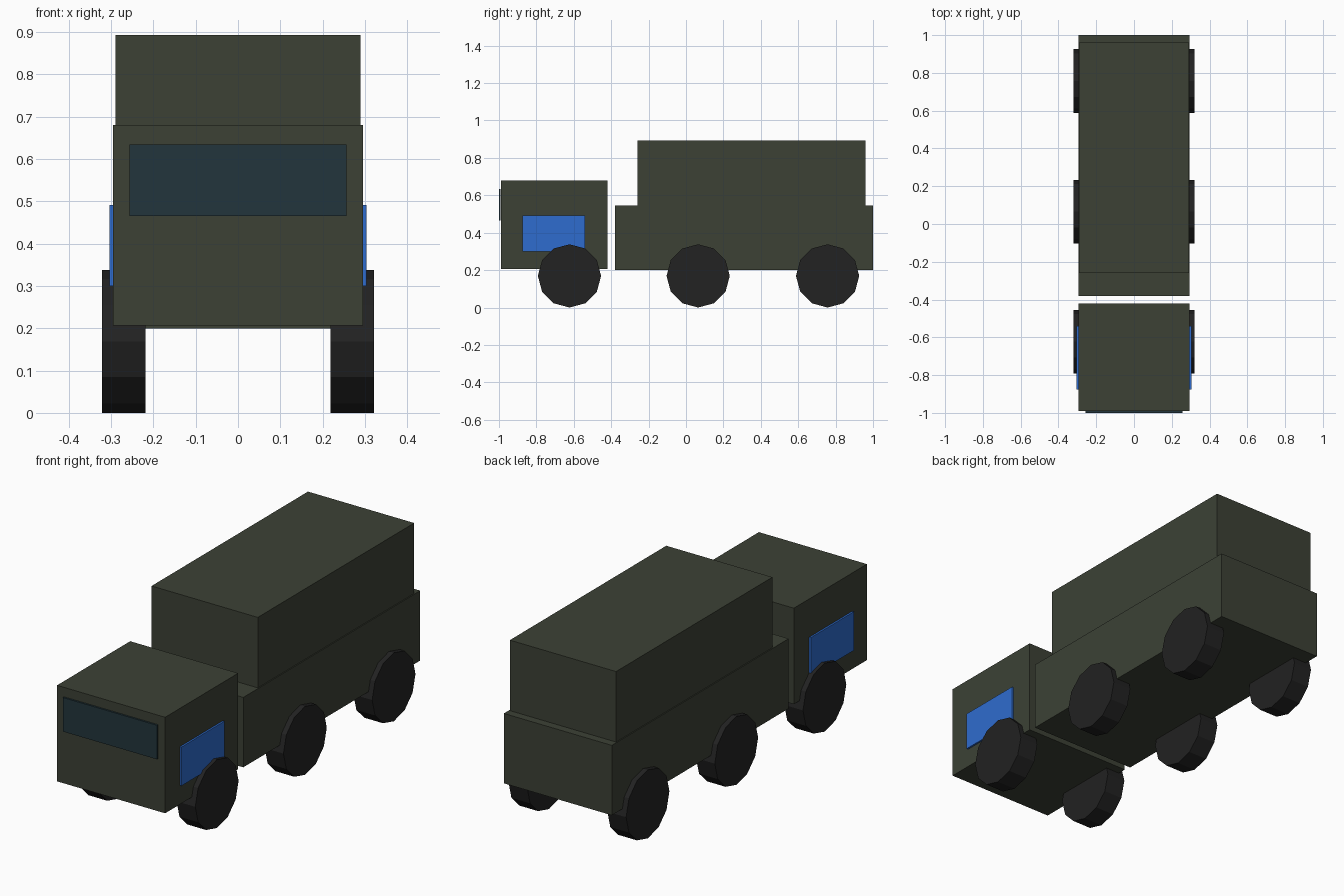
import bpy
import math

default = bpy.data.objects.get("Cube")
if default:
    bpy.data.objects.remove(default, do_unlink=True)


def material(name, rgb):
    m = bpy.data.materials.new(name)
    m.use_nodes = True
    m.diffuse_color = (*rgb, 1)
    m.node_tree.nodes["Principled BSDF"].inputs["Base Color"].default_value = (*rgb, 1)
    return m


olive = material("olive paint", (0.045, 0.053, 0.036))
blue = material("blue panel", (0.028, 0.15, 0.62))
glass = material("dark glass", (0.016, 0.036, 0.045))
rubber = material("black rubber", (0.016, 0.016, 0.016))


def box(name, x, y, z, mat):
    """Box spanning the (low, high) ranges on each axis."""
    spans = (x, y, z)
    bpy.ops.mesh.primitive_cube_add(size=1, location=[(a + b) / 2 for a, b in spans])
    ob = bpy.context.object
    ob.name = name
    ob.scale = [b - a for a, b in spans]
    bpy.ops.object.transform_apply(location=False, rotation=False, scale=True)
    ob.data.materials.append(mat)
    return ob


# Cab, cargo bed and raised cargo cover
box("cab", (-0.295, 0.295), (-0.99, -0.42), (0.206, 0.68), olive)
box("cargo_bed", (-0.295, 0.295), (-0.38, 1.0), (0.2, 0.545), olive)
box("cargo_cover", (-0.29, 0.29), (-0.26, 0.96), (0.545, 0.893), olive)

# Windscreen plate
box("windscreen", (-0.257, 0.257), (-1.0, -0.991), (0.466, 0.634), glass)

# Door panels and three wheels on each side
RADIUS = 0.169
for side, s in (("left", 1), ("right", -1)):
    box(side + "_door_panel", sorted((s * 0.295, s * 0.304)), (-0.875, -0.54), (0.3, 0.491), blue)
    for axle, y in (("front", -0.623), ("middle", 0.065), ("rear", 0.757)):
        bpy.ops.mesh.primitive_cylinder_add(
            vertices=12, radius=RADIUS, depth=0.102,
            location=(s * 0.27, y, RADIUS), rotation=(0, math.pi / 2, 0))
        wheel = bpy.context.object
        wheel.name = f"{axle}_{side}_wheel"
        wheel.data.materials.append(rubber)
